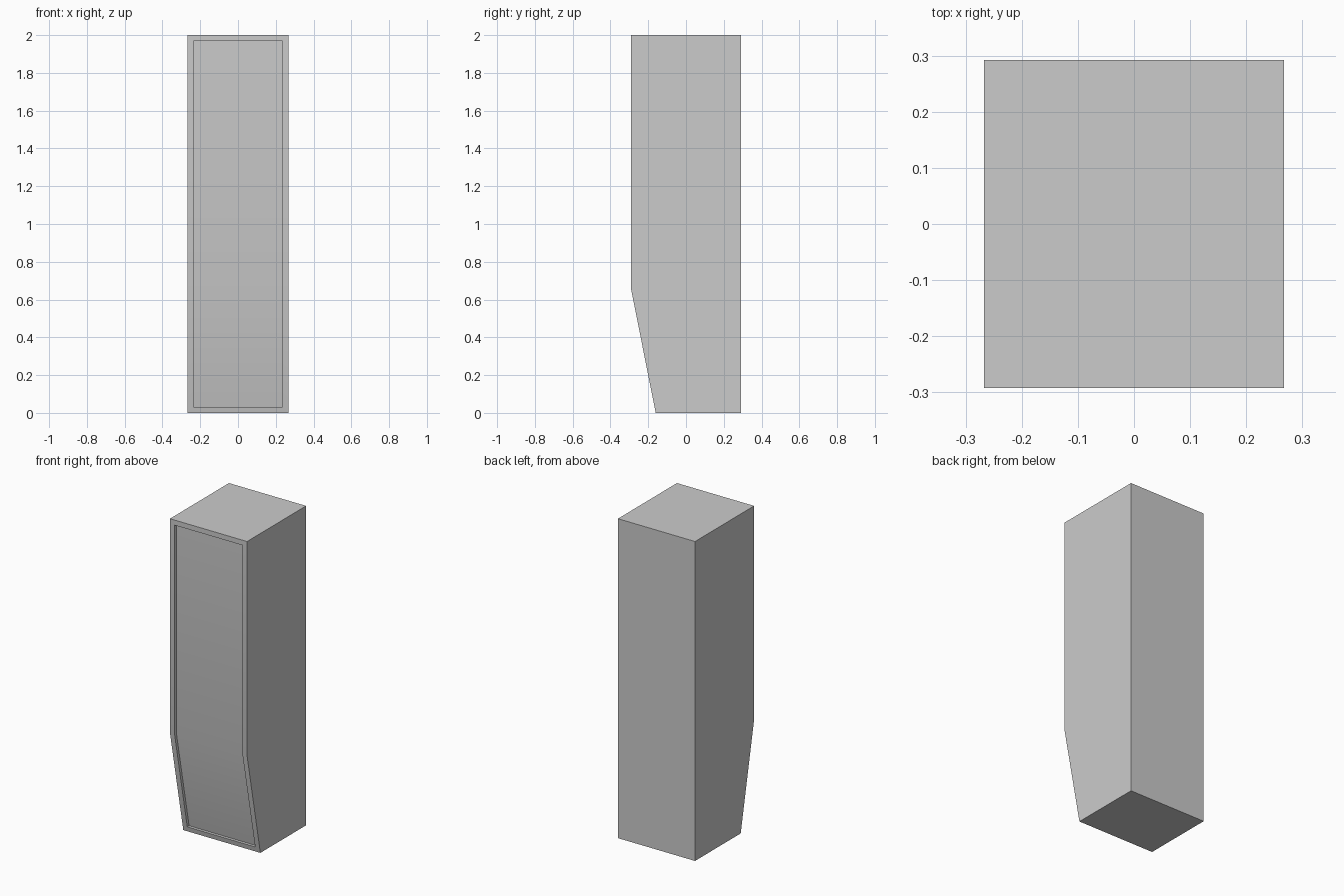
import bpy, bmesh, math

if "Cube" in bpy.data.objects:
    bpy.data.objects.remove(bpy.data.objects["Cube"])

HALF_W, HALF_D = 0.267, 0.292
BORDER, RECESS = 0.032, 0.018

bm = bmesh.new()

# Side profile (y, z): straight cabinet with a front that slopes back at the bottom
profile = [(-0.16, 0), (HALF_D, 0), (HALF_D, 2), (-HALF_D, 2), (-HALF_D, 0.66)]
left, right = ([bm.verts.new((x, y, z)) for y, z in profile] for x in (-HALF_W, HALF_W))
bm.faces.new(left)
bm.faces.new(right)
n = len(profile)
walls = []
for i in range(n):
    j = (i + 1) % n
    walls.append(bm.faces.new((left[i], left[j], right[j], right[i])))
bmesh.ops.recalc_face_normals(bm, faces=bm.faces)

# Front border, then the recessed bent panel inside it
front = [walls[3], walls[4]]
bmesh.ops.inset_region(bm, faces=front, thickness=BORDER, use_even_offset=True)
bm.normal_update()
bmesh.ops.inset_region(bm, faces=front, thickness=0.0, use_even_offset=True)
bmesh.ops.translate(bm, verts=list({v for f in front for v in f.verts}), vec=(0, RECESS, 0))
bm.normal_update()

mesh = bpy.data.meshes.new("cabinet_body")
bm.to_mesh(mesh)
bm.free()
body = bpy.data.objects.new("cabinet_body", mesh)
bpy.context.collection.objects.link(body)

# Soft bend on the front, sharp box edges
bpy.context.view_layer.objects.active = body
body.select_set(True)
bpy.ops.object.shade_smooth_by_angle(angle=math.radians(30))
